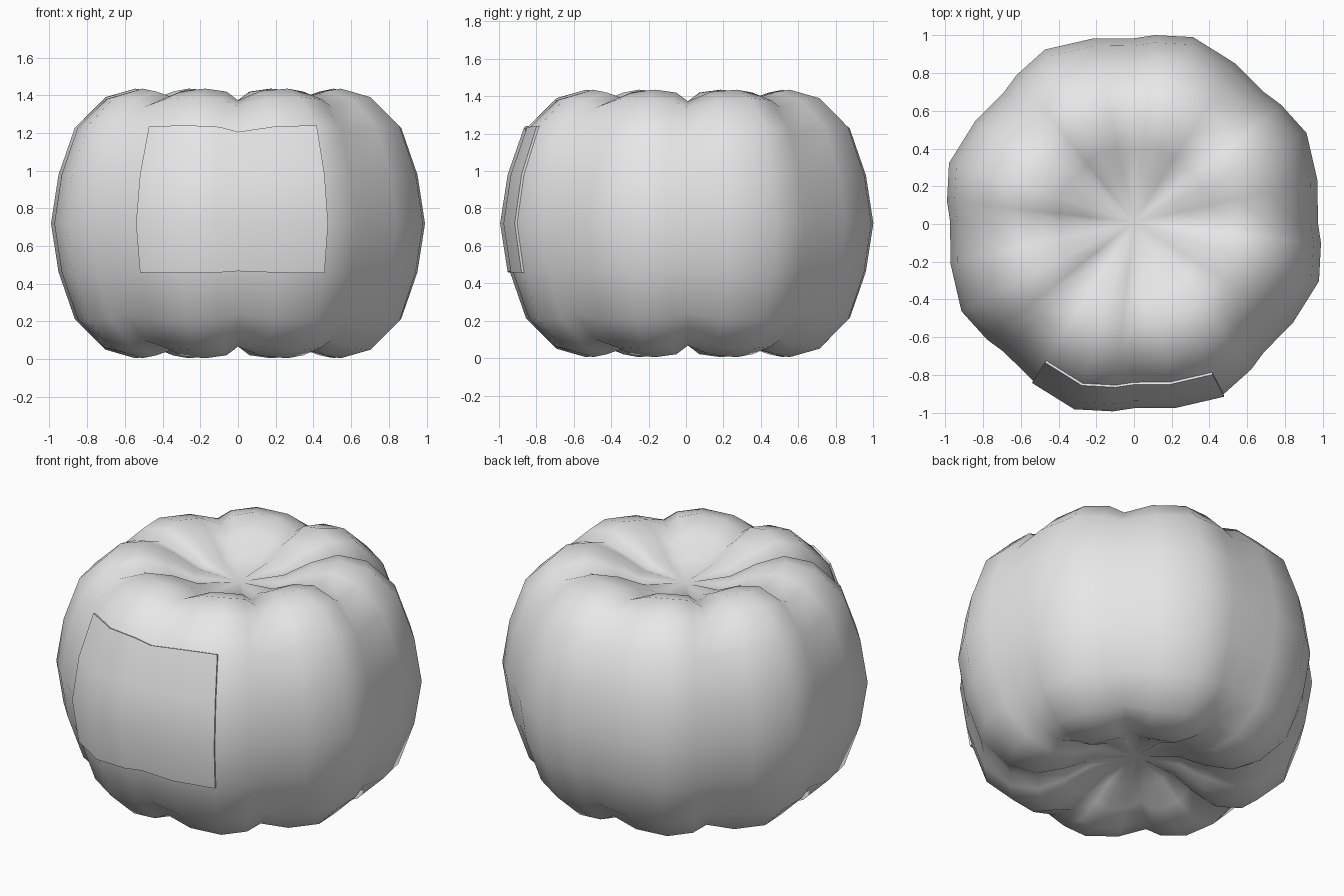
import bpy, bmesh, math
from mathutils import Vector

cube = bpy.data.objects.get("Cube")
if cube:
    bpy.data.objects.remove(cube, do_unlink=True)

MID = 0.72
CENTRE_Y = 0.01
RIBS = 8

# Half profile from equator to crater: radius, height above the middle, groove drop
HALF = [(1.0, 0.0, 0.0), (0.96, 0.26, 0.01), (0.873, 0.515, 0.035), (0.716, 0.67, 0.05),
        (0.555, 0.715, 0.062), (0.4, 0.67, 0.055), (0.25, 0.59, 0.025)]
CRATER = 0.55
# One rib: angle past its groove, radius, share of the groove drop
RIB = [(0, 0.975, 1.0), (12.6, 0.998, 0.2), (27.3, 1.03, 0.0), (38.6, 0.998, 0.25)]

RINGS = [(r, -h, -d) for r, h, d in reversed(HALF[1:])] + HALF
COLUMNS = RIBS * len(RIB)


def skin_point(ring, column):
    radius, height, drop = RINGS[ring]
    sector, step = divmod(column, len(RIB))
    angle, swell, share = RIB[step]
    a = math.radians(angle + sector * 360 / RIBS)
    r = radius * swell
    return Vector((r * math.cos(a), r * math.sin(a) + CENTRE_Y, MID + height - drop * share))


def add_strip(bm, grid, closed):
    for low, high in zip(grid, grid[1:]):
        n = len(low)
        for i in range(n if closed else n - 1):
            j = (i + 1) % n
            bm.faces.new((low[i], low[j], high[j], high[i]))


def finish(bm, name, mat):
    mesh = bpy.data.meshes.new(name)
    bm.normal_update()
    bm.to_mesh(mesh)
    bm.free()
    mesh.materials.append(mat)
    for p in mesh.polygons:
        p.use_smooth = True
    ob = bpy.data.objects.new(name, mesh)
    bpy.context.collection.objects.link(ob)
    return ob


grey = bpy.data.materials.new("plain grey")
grey.use_nodes = True
grey.diffuse_color = (0.8, 0.8, 0.8, 1)
grey.node_tree.nodes["Principled BSDF"].inputs["Base Color"].default_value = (0.8, 0.8, 0.8, 1)

# Ribbed gourd body with a sunken crater at both ends
bm = bmesh.new()
grid = [[bm.verts.new(skin_point(r, c)) for c in range(COLUMNS)] for r in range(len(RINGS))]
add_strip(bm, grid, True)
for ring, side in ((grid[0], -1), (grid[-1], 1)):
    tip = bm.verts.new((0, CENTRE_Y, MID + side * CRATER))
    for a, b in zip(ring, ring[1:] + ring[:1]):
        bm.faces.new((a, b, tip) if side > 0 else (b, a, tip))
finish(bm, "gourd_body", grey)

# Front panel following the skin, standing slightly proud
equator = len(HALF) - 1
bm = bmesh.new()
grid = []
for r in range(equator - 1, equator + 3):
    row = []
    for c in range(21, 27):
        p = skin_point(r, c)
        out = Vector((p.x, p.y - CENTRE_Y, p.z - MID)).normalized()
        row.append(bm.verts.new(p + out * 0.012))
    grid.append(row)
add_strip(bm, grid, False)
panel = finish(bm, "front_panel", grey)
solid = panel.modifiers.new("thickness", 'SOLIDIFY')
solid.thickness = 0.04
solid.offset = -1

bpy.ops.object.select_all(action='DESELECT')
panel.select_set(True)
bpy.context.view_layer.objects.active = panel
bpy.ops.object.modifier_apply(modifier="thickness")
bpy.ops.object.shade_smooth_by_angle(angle=math.radians(50))
